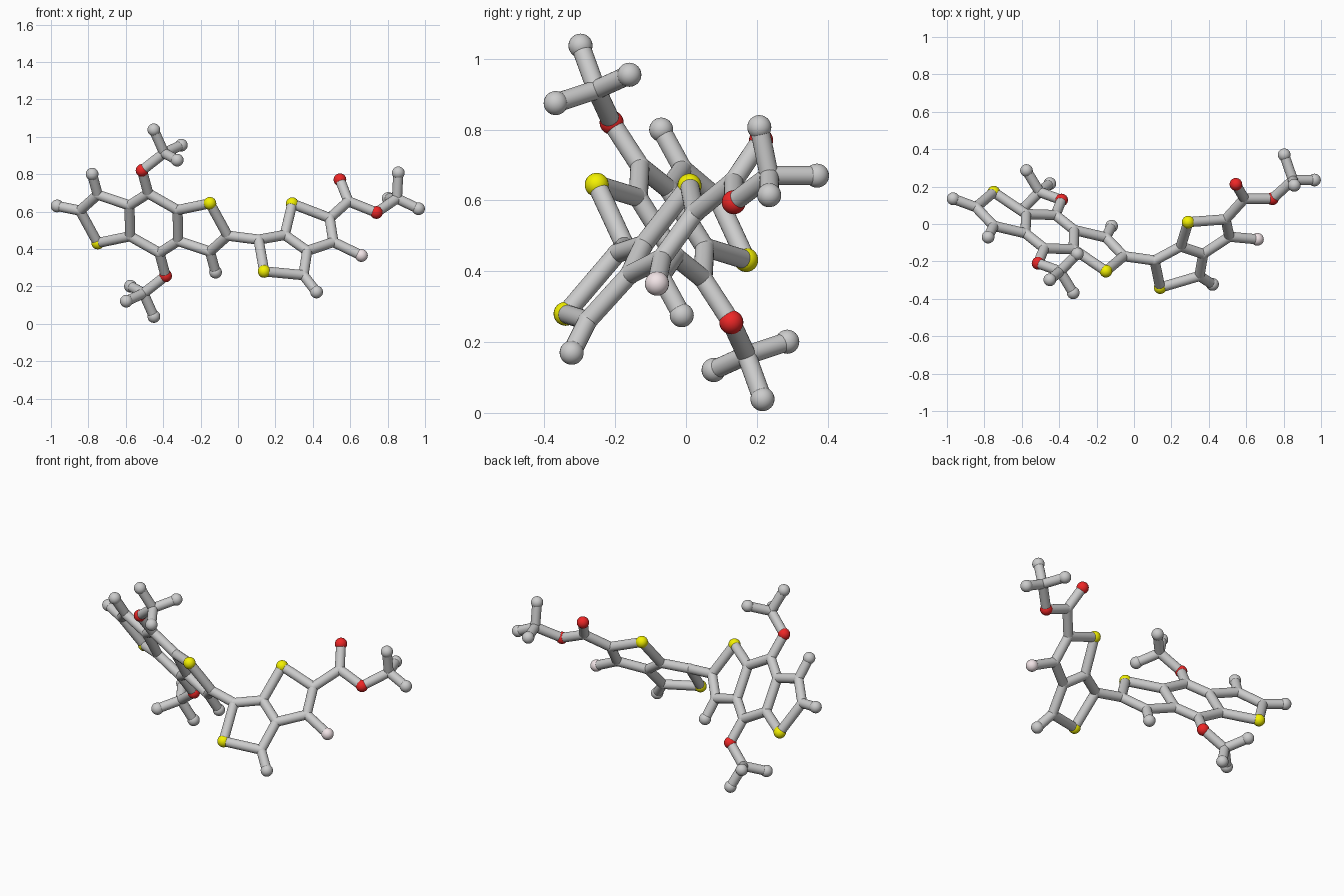
import bpy, bmesh
from mathutils import Vector, Matrix

if "Cube" in bpy.data.objects:
    bpy.data.objects.remove(bpy.data.objects["Cube"])

BALL, STICK, SIDES = 0.034, 0.027, 24
CENTRE = Vector((-0.45, -0.041, 0.538))


def material(name, rgb):
    m = bpy.data.materials.new(name)
    m.diffuse_color = (*rgb, 1)
    m.use_nodes = True
    m.node_tree.nodes["Principled BSDF"].inputs["Base Color"].default_value = m.diffuse_color
    return m


def finish(name, bm, mat=None):
    me = bpy.data.meshes.new(name)
    bm.to_mesh(me)
    bm.free()
    ob = bpy.data.objects.new(name, me)
    bpy.context.collection.objects.link(ob)
    if mat:
        me.materials.append(mat)
    bpy.context.view_layer.objects.active = ob
    ob.select_set(True)
    bpy.ops.object.shade_smooth_by_angle()
    ob.select_set(False)


def balls(name, points, radius, mat=None):
    bm = bmesh.new()
    for p in points:
        bmesh.ops.create_uvsphere(bm, u_segments=SIDES, v_segments=16, radius=radius,
                                  matrix=Matrix.Translation(p))
    finish(name, bm, mat)


def sticks(name, pairs):
    bm = bmesh.new()
    for a, b in pairs:
        d = b - a
        rot = d.to_track_quat('Z', 'Y').to_matrix().to_4x4()
        bmesh.ops.create_cone(bm, cap_ends=True, segments=SIDES, radius1=STICK, radius2=STICK,
                              depth=d.length, matrix=Matrix.Translation((a + b) / 2) @ rot)
    finish(name, bm)


# Half of the three-ring core with its side arm; the other half is its point reflection
core = {
    'tip': (-0.967, 0.135, 0.63), 'a': (-0.845, 0.09, 0.605), 'b': (-0.75, -0.01, 0.69),
    'b_end': (-0.78, -0.07, 0.80), 'S1': (-0.75, 0.17, 0.432), 'c': (-0.577, 0.053, 0.468),
    'd': (-0.58, -0.05, 0.633), 'e': (-0.48, -0.13, 0.697), 'O1': (-0.513, -0.21, 0.82),
    'm': (-0.395, -0.253, 0.913), 'm1': (-0.45, -0.298, 1.037), 'm2': (-0.303, -0.16, 0.955),
    'm3': (-0.325, -0.368, 0.875),
}
# Two-ring unit and the side arm at the right end
wing = {
    'f': (0.11, -0.195, 0.45), 'S2': (0.14, -0.34, 0.28), 'g': (0.35, -0.278, 0.26),
    'g_end': (0.42, -0.323, 0.17), 'h': (0.37, -0.16, 0.39), 'i': (0.25, -0.12, 0.475),
    'S3': (0.29, 0.01, 0.642), 'j': (0.49, 0.025, 0.565), 'k': (0.51, -0.068, 0.437),
    'F': (0.66, -0.082, 0.365), 'n': (0.59, 0.135, 0.655), 'O2': (0.545, 0.212, 0.77),
    'O3': (0.74, 0.135, 0.595), 'q': (0.85, 0.235, 0.67), 'q1': (0.857, 0.207, 0.807),
    'q2': (0.965, 0.235, 0.615), 'q3': (0.803, 0.37, 0.67),
}
core = {k: Vector(v) for k, v in core.items()}
wing = {k: Vector(v) for k, v in wing.items()}
flip = {k: 2 * CENTRE - v for k, v in core.items()}

# Sticks
half = "a-b b-b_end a-S1 S1-c c-d d-b d-e e-O1 O1-m m-m1 m-m2 m-m3".split()
core_pairs = []
for part in (core, flip):
    core_pairs += [tuple(part[k] for k in s.split('-')) for s in half]
core_pairs += [(core['a'], core['tip']), (core['e'], flip['c']), (flip['e'], core['c'])]
sticks("core_sticks", core_pairs)
wing_bonds = ("f-S2 S2-g g-g_end g-h h-i i-f i-S3 S3-j j-k k-h k-F j-n n-O2 n-O3 "
              "O3-q q-q1 q-q2 q-q3").split()
sticks("wing_sticks", [tuple(wing[k] for k in s.split('-')) for s in wing_bonds])
sticks("linking_stick", [(flip['a'], wing['f'])])

# Balls sorted by kind
ends = {'tip', 'b_end', 'm1', 'm2', 'm3', 'g_end', 'q1', 'q2', 'q3'}
kinds = {'S': [], 'O': [], 'F': [], 'end': [], 'joint': []}
for part in (core, flip, wing):
    for k, p in part.items():
        if part is flip and k == 'tip':
            continue
        kind = 'end' if k in ends else k[0] if k[0] in 'SOF' else 'joint'
        kinds[kind].append(p)
balls("joint_balls", kinds['joint'], STICK * 1.04)
balls("end_balls", kinds['end'], BALL)
balls("yellow_balls", kinds['S'], BALL, material("yellow", (0.9, 0.88, 0.0)))
balls("red_balls", kinds['O'], BALL, material("red", (0.85, 0.02, 0.02)))
balls("pink_ball", kinds['F'], BALL, material("pink", (0.88, 0.77, 0.79)))
